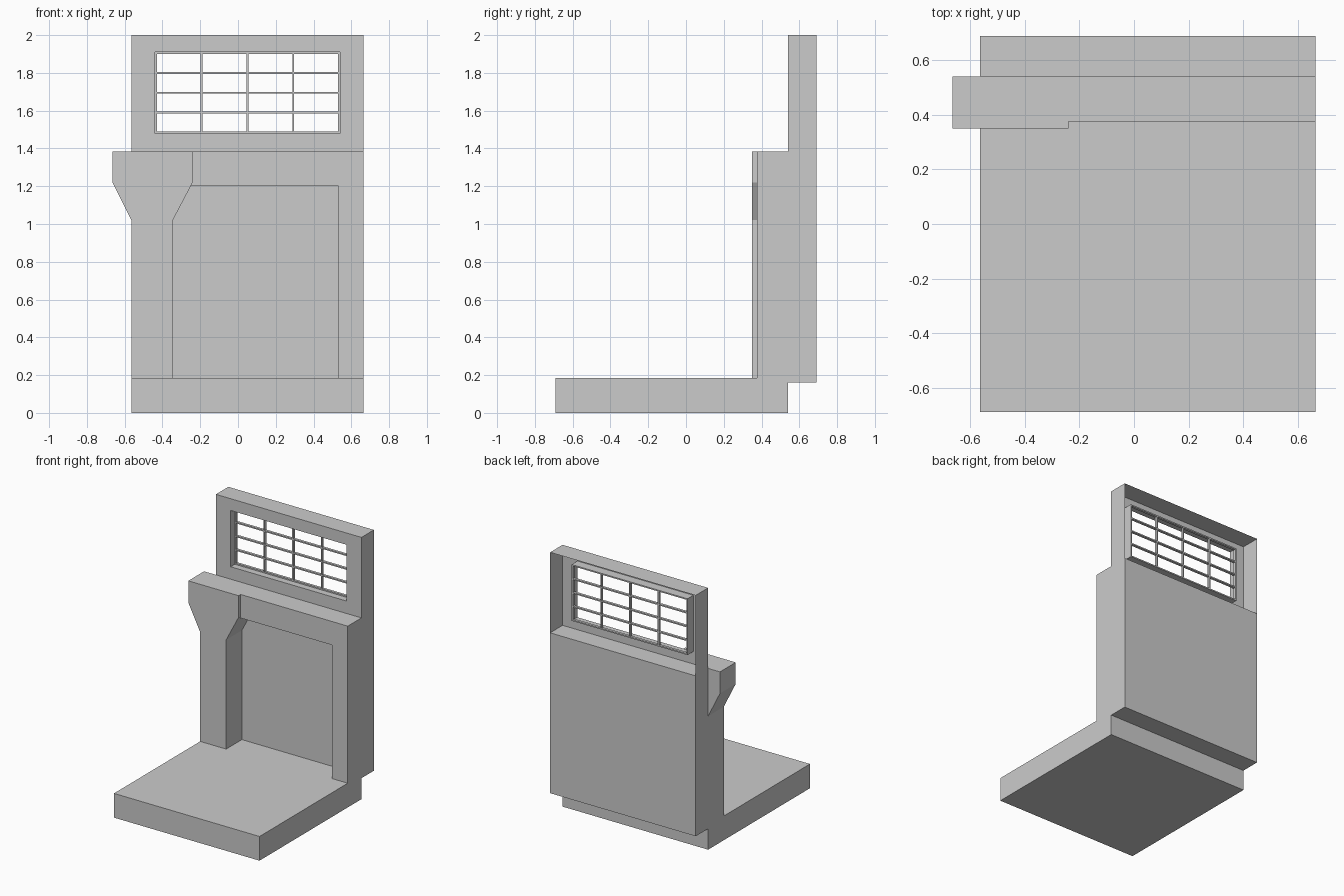
import bpy

if "Cube" in bpy.data.objects:
    bpy.data.objects.remove(bpy.data.objects["Cube"])

# Main depths (front to back) and heights
FRONT, PILLAR, WALL, PLATE, BACK = -0.69, 0.35, 0.375, 0.54, 0.69
LEFT, RIGHT = -0.565, 0.665
FLOOR, LEDGE, TOP = 0.185, 1.385, 2.0
WX0, WX1, WZ0, WZ1 = -0.44, 0.54, 1.48, 1.91      # window opening
GLAZE0, GLAZE1 = 0.59, 0.61                        # depth of the glazing bars


def make(name, verts, faces):
    mesh = bpy.data.meshes.new(name)
    mesh.from_pydata(verts, [], faces)
    obj = bpy.data.objects.new(name, mesh)
    bpy.context.collection.objects.link(obj)
    return obj


def prism(name, outline, y0, y1, front=True, back=True):
    """Extrude a counter-clockwise (x, z) outline from y0 back to y1."""
    n = len(outline)
    verts = [(x, y, z) for y in (y0, y1) for x, z in outline]
    faces = [(i, i + n, (i + 1) % n + n, (i + 1) % n) for i in range(n)]
    if front:
        faces.append(tuple(range(n)))
    if back:
        faces.append(tuple(reversed(range(n, 2 * n))))
    return make(name, verts, faces)


def rect(x0, x1, z0, z1):
    return [(x0, z0), (x1, z0), (x1, z1), (x0, z1)]


# Floor slab
prism("floor_slab", rect(LEFT, RIGHT, 0, FLOOR), FRONT, PLATE)

# Lower back wall, its top forming the ledge behind the window
prism("back_wall", rect(LEFT, RIGHT, 0.16, LEDGE), PLATE, BACK)

# Lintel and right jamb around the alcove
prism("alcove_surround",
      [(-0.248, 1.205), (0.53, 1.205), (0.53, FLOOR), (RIGHT, FLOOR),
       (RIGHT, LEDGE), (-0.24, LEDGE), (-0.24, 1.22)],
      WALL, PLATE, back=False)

# Pillar with a flared capital
prism("pillar",
      [(LEFT, FLOOR), (-0.345, FLOOR), (-0.345, 1.02), (-0.24, 1.22),
       (-0.24, LEDGE), (-0.665, LEDGE), (-0.665, 1.22), (LEFT, 1.02)],
      PILLAR, PLATE)

# Upper wall: front plate with a window hole, thin sides and top, open at the back
outer = rect(LEFT, RIGHT, LEDGE, TOP)
inner = rect(WX0, WX1, WZ0, WZ1)
verts = [(x, PLATE, z) for x, z in outer + inner] + [(x, BACK, z) for x, z in outer]
faces = [(i, (i + 1) % 4, (i + 1) % 4 + 4, i + 4) for i in range(4)]
faces += [(i, i + 8, (i + 1) % 4 + 8, (i + 1) % 4) for i in (1, 2, 3)]
make("upper_wall", verts, faces)

# Window reveal: a thin sleeve running back from the opening, facing inwards
reveal = prism("window_reveal", inner, PLATE, GLAZE1, front=False, back=False)
reveal.data.flip_normals()

# Glazing bars, including the rim of the window
half = 0.005
for i in range(5):
    x = WX0 + half + (WX1 - WX0 - 2 * half) * i / 4
    z = WZ0 + half + (WZ1 - WZ0 - 2 * half) * i / 4
    prism(f"upright_bar_{i + 1}", rect(x - half, x + half, WZ0, WZ1), GLAZE0, GLAZE1)
    prism(f"cross_bar_{i + 1}", rect(WX0, WX1, z - half, z + half), GLAZE0, GLAZE1)
